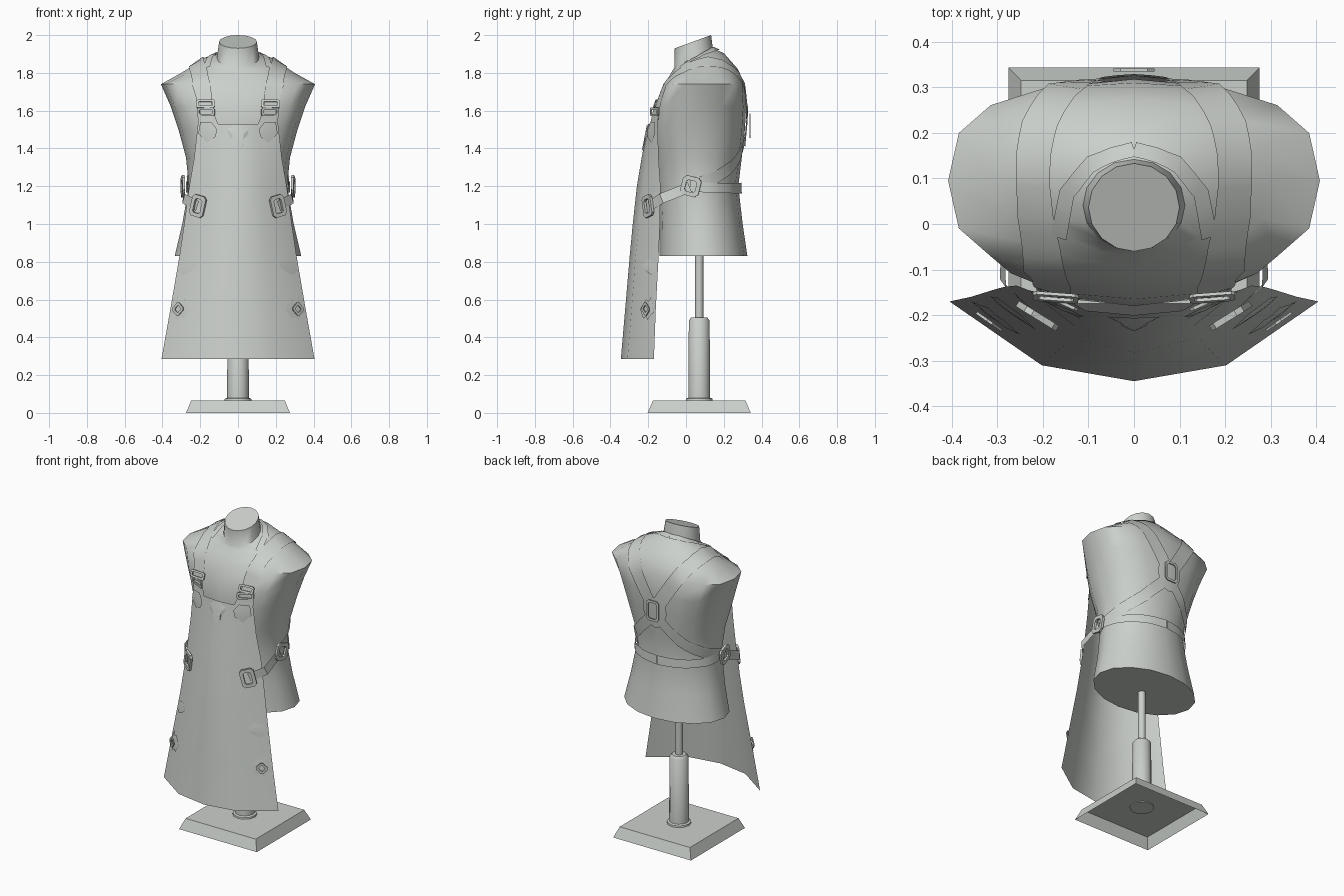
import bpy, bmesh, math
from mathutils import Vector, Matrix
from mathutils.bvhtree import BVHTree

old = bpy.data.objects.get("Cube")
if old:
    bpy.data.objects.remove(old, do_unlink=True)

grey = bpy.data.materials.new("pale_grey")
grey.use_nodes = True
colour = (0.6, 0.63, 0.6, 1)
grey.diffuse_color = colour
grey.node_tree.nodes["Principled BSDF"].inputs["Base Color"].default_value = colour

AXIS_Y = 0.07


def make(name, verts, faces, thick=0, mirror=False, angle=40):
    """Mesh object; thick parts are flat shaded, thin ones smooth by angle."""
    mesh = bpy.data.meshes.new(name)
    mesh.from_pydata([tuple(v) for v in verts], [], faces)
    bm = bmesh.new()
    bm.from_mesh(mesh)
    bmesh.ops.recalc_face_normals(bm, faces=bm.faces)
    bm.to_mesh(mesh)
    bm.free()
    mesh.materials.append(grey)
    ob = bpy.data.objects.new(name, mesh)
    bpy.context.collection.objects.link(ob)
    bpy.ops.object.select_all(action='DESELECT')
    ob.select_set(True)
    bpy.context.view_layer.objects.active = ob
    if mirror:
        m = ob.modifiers.new("Mirror", 'MIRROR')
        m.merge_threshold = 0.0005
    if thick:
        s = ob.modifiers.new("Thickness", 'SOLIDIFY')
        s.thickness = thick
        s.offset = 0
    else:
        bpy.ops.object.shade_smooth_by_angle(angle=math.radians(angle))


def loft(rings, bottom=True):
    """Skin equal-length rings, cap the top and optionally the bottom."""
    n = len(rings[0])
    verts = [v for r in rings for v in r]
    faces = [(i * n + j, i * n + (j + 1) % n, (i + 1) * n + (j + 1) % n, (i + 1) * n + j)
             for i in range(len(rings) - 1) for j in range(n)]
    faces.append(tuple(range(len(verts) - n, len(verts))))
    if bottom:
        faces.append(tuple(reversed(range(n))))
    return verts, faces


def oval(z, w, front, back, tilt=0, power=1, n=16):
    """Ring; a power below one makes it squarer."""
    mid, half = (front + back) / 2, (back - front) / 2
    ring = []
    for k in range(n):
        a = math.tau * k / n
        c, s = (math.copysign(abs(t) ** power, t) for t in (math.cos(a), math.sin(a)))
        ring.append(Vector((w * c, mid + half * s, z + tilt * s)))
    return ring


def radial(p):
    return Vector((p.x, p.y - AXIS_Y, 0)).normalized()


# Stand: bevelled hollow foot and telescoping pole
def rect(z, w, d):
    return [Vector((sx * w, AXIS_Y + sy * d, z)) for sx, sy in ((-1, -1), (1, -1), (1, 1), (-1, 1))]


make("stand_foot", *loft([rect(0, .275, .273), rect(.065, .248, .245)], False), angle=20)
pole = [(.06, .072), (.075, .07), (.08, .058), (.49, .055), (.505, .042), (.506, .022), (.84, .022)]
make("stand_pole", *loft([oval(z, r, AXIS_Y - r, AXIS_Y + r, n=12) for z, r in pole]))

# Torso with shoulder caps and neck
torso = loft([oval(*r) for r in (
    (.83, .335, -.14, .325), (1.0, .295, -.14, .3), (1.2, .26, -.15, .277),
    (1.35, .275, -.165, .295, 0, .9), (1.5, .315, -.18, .312, 0, .82),
    (1.62, .355, -.165, .318, 0, .78), (1.74, .408, -.12, .31, 0, .75),
    (1.8, .3, -.09, .275, .02, .85), (1.86, .2, -.07, .2, .045),
    (1.88, .112, -.06, .142, .05), (1.965, .1, -.06, .133, .035))])
make("torso", *torso, angle=50)
body = BVHTree.FromPolygons(*torso)

# Apron: half sheet, mirrored, with a tab under each shoulder strap
rows = [(.285, .405, -.345, -.31, -.17), (.55, .358, -.322, -.288, -.16),
        (.83, .31, -.298, -.267, -.145), (1.0, .285, -.282, -.25, -.138),
        (1.2, .258, -.26, -.225, -.135), (1.35, .232, -.235, -.21, -.145),
        (1.53, .212, -.2, -.19, -.15)]
av, af = [], []
for z, w, *ys in rows:
    av += [Vector((w * k / 2, y, z)) for k, y in enumerate(ys)]
for i in range(len(rows) - 1):
    for k in (0, 1):
        a = i * 3 + k
        af.append((a, a + 1, a + 4, a + 3))
av += [Vector((.215, -.14, 1.62)), Vector((.14, -.17, 1.62))]
n = len(av)
af.append((n - 4, n - 3, n - 2, n - 1))
make("apron", av, af, mirror=True, angle=60)
sheet = BVHTree.FromPolygons(av, af)


# Straps: thin ribbons that hug the torso, or hang free
def ribbon(name, points, width, surface=body, lift=.009, steps=4):
    pts = [Vector(p) for p in points]
    path = []
    for a, b in zip(pts, pts[1:]):
        path += [a.lerp(b, k / steps) for k in range(steps)]
    path.append(pts[-1])

    def settle(p):
        if not surface:
            return p
        loc, nor, _, _ = surface.find_nearest(p)
        return loc + nor * lift

    verts = []
    for i, p in enumerate(path):
        along = path[min(i + 1, len(path) - 1)] - path[max(i - 1, 0)]
        nor = surface.find_nearest(p)[1] if surface else radial(p)
        side = along.cross(nor).normalized() * width / 2
        verts += [settle(p - side), settle(p + side)]
    faces = [(2 * i, 2 * i + 1, 2 * i + 3, 2 * i + 2) for i in range(len(path) - 1)]
    make(name, verts, faces, mirror=True)


ribbon("shoulder_straps", [(.175, -.18, 1.56), (.182, -.13, 1.68), (.205, -.05, 1.8), (.222, .08, 1.86),
                           (.205, .22, 1.83), (.13, .31, 1.72), (.035, .33, 1.57)], .088)
ribbon("neck_strap", [(.165, -.03, 1.83), (.145, .07, 1.88), (.09, .13, 1.9), (0, .16, 1.92)], .035)
ribbon("back_side_straps", [(.03, .33, 1.46), (.16, .28, 1.33), (.25, .14, 1.24), (.28, .03, 1.2)], .068)
ribbon("waist_belt", [(0, .29, 1.19), (.15, .24, 1.19), (.24, .14, 1.19), (.27, .02, 1.2)], .06, lift=.014)
ribbon("front_side_straps", [(.285, .02, 1.195), (.288, -.13, 1.135), (.215, -.195, 1.095)], .055, None)


# Plates: flat outlines laid on a surface, seen along y
def plate(name, outline, surface, toward, lift=.006):
    verts = []
    for x, z in outline:
        start, ray = Vector((x, toward, z)), Vector((0, -toward, 0))
        hit = surface.ray_cast(start, ray)[0] or surface.find_nearest(Vector((x, toward * .2, z)))[0]
        verts.append(hit + Vector((0, math.copysign(lift, toward), 0)))
    # fan around the middle so the plate follows the surface
    verts.append(sum(verts, Vector()) / len(verts) + Vector((0, math.copysign(.005, toward), 0)))
    c = len(outline)
    make(name, verts, [(i, (i + 1) % c, c) for i in range(c)], mirror=True, angle=20)


plate("chest_emblem", [(0, 1.525), (.025, 1.53), (.035, 1.51), (.058, 1.505), (.05, 1.47),
                       (.03, 1.45), (.028, 1.41), (0, 1.38)], sheet, -1)
plate("strap_tips", [(.11, 1.5), (.14, 1.54), (.2, 1.54), (.21, 1.48), (.165, 1.43), (.12, 1.46)],
      sheet, -1, lift=.012)
plate("hem_ornaments", [(.25, .55), (.285, .6), (.305, .59), (.32, .615), (.335, .58), (.358, .57),
                        (.358, .53), (.335, .52), (.32, .49), (.305, .51), (.285, .5)], sheet, -1)
plate("thigh_ornaments", [(.215, .78), (.25, .815), (.3, .8), (.315, .75), (.29, .73), (.25, .75)],
      sheet, -1, lift=.003)
plate("back_plate", [(0, 1.6), (.035, 1.625), (.07, 1.59), (.085, 1.51), (.055, 1.425), (0, 1.4)],
      body, 1, lift=.012)


# Buckles: chamfered frames facing a given direction
def frame(name, centre, nor, w, h, border, roll=0, thick=.014):
    nor = nor.normalized()
    right = Vector((0, 0, 1)).cross(nor).normalized()
    turn = Matrix.Rotation(roll, 3, nor)
    right, up = turn @ right, turn @ nor.cross(right)
    verts = []
    for b in (0, border):
        a, c = w / 2 - b, h / 2 - b
        cut = min(a, c) * .35
        for x, z in ((a, c - cut), (a - cut, c), (cut - a, c), (-a, c - cut),
                     (-a, cut - c), (cut - a, -c), (a - cut, -c), (a, cut - c)):
            verts.append(Vector(centre) + right * x + up * z)
    faces = [(i, (i + 1) % 8, (i + 1) % 8 + 8, i + 8) for i in range(8)]
    make(name, verts, faces, thick, True)


for label, z in (("upper", 1.65), ("lower", 1.597)):
    loc, nor, _, _ = body.find_nearest(Vector((.175, -.2, z)))
    frame("shoulder_buckles_" + label, loc + nor * .016, nor, .1, .045, .012, thick=.007)
frame("side_buckles", (.292, .025, 1.2), Vector((1, -.1, 0)), .1, .105, .022, -.25)
frame("front_buckles", (.212, -.202, 1.095), Vector((.62, -1, 0)), .085, .115, .02, .25)
frame("back_ring", (0, .338, 1.52), Vector((0, 1, 0)), .09, .13, .014, thick=.006)
frame("hem_buckles", (.318, -.214, .55), Vector((.7, -1, 0)), .055, .06, .014, math.pi / 4, .006)
